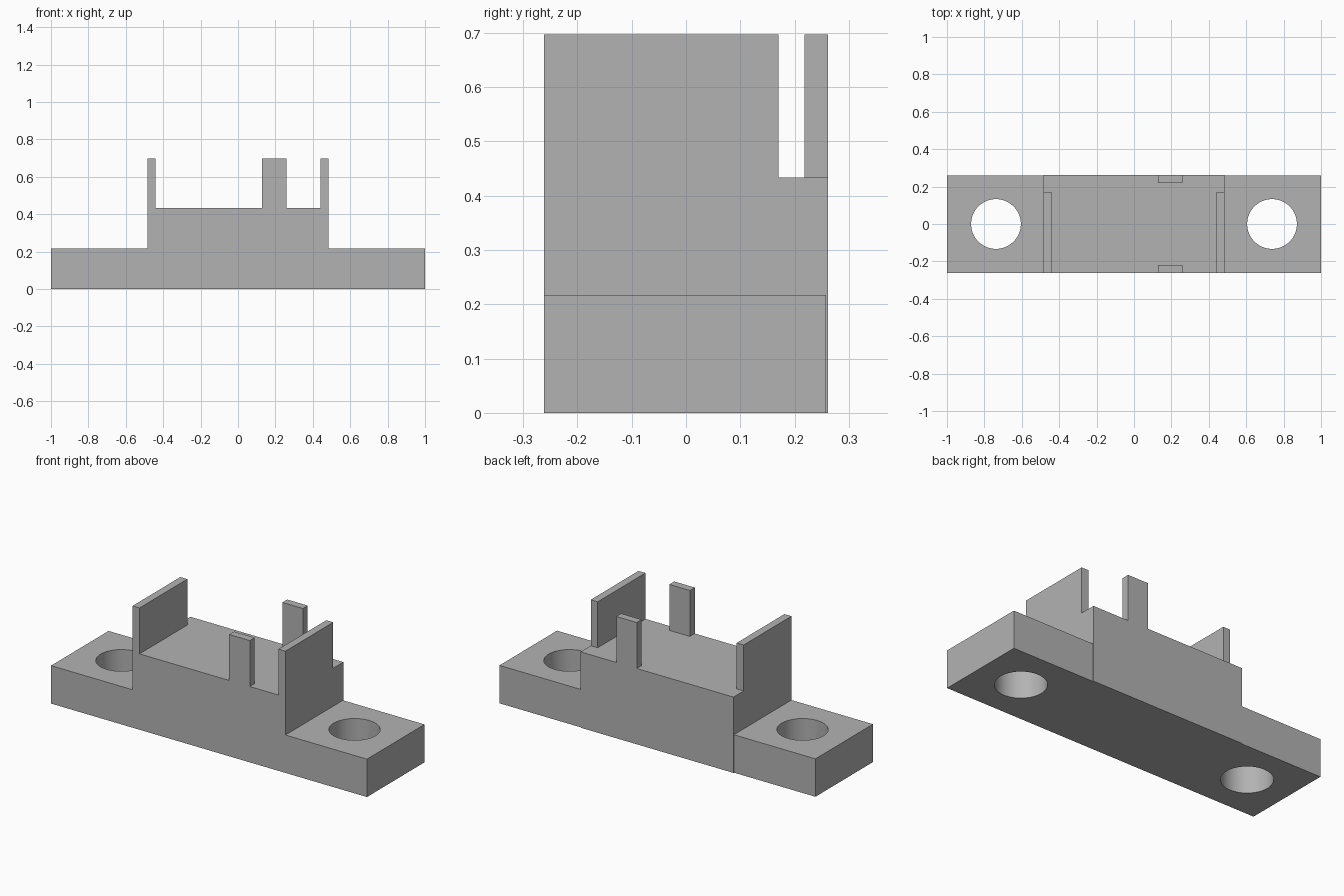
import bpy
import math

cube = bpy.data.objects.get("Cube")
if cube:
    bpy.data.objects.remove(cube, do_unlink=True)

# Main dimensions
DEPTH = 0.262       # half depth of the block
BLOCK = 0.484       # half width of the block
EAR_TOP = 0.217
DECK = 0.434
TOP = 0.697
WALL = 0.044

grey = bpy.data.materials.new("plain_grey")
grey.use_nodes = True
colour = (0.45, 0.45, 0.45, 1)
grey.diffuse_color = colour
grey.node_tree.nodes["Principled BSDF"].inputs["Base Color"].default_value = colour


def box(name, x, y, z):
    """Box spanning the given (low, high) ranges."""
    bpy.ops.mesh.primitive_cube_add(size=1)
    ob = bpy.context.object
    ob.name = name
    ob.location = [(a + b) / 2 for a, b in (x, y, z)]
    ob.scale = [b - a for a, b in (x, y, z)]
    bpy.ops.object.transform_apply(location=True, rotation=True, scale=True)
    ob.data.materials.append(grey)
    return ob


def combine(target, tool, operation):
    """Apply a boolean and discard the tool object."""
    mod = target.modifiers.new(operation.lower(), "BOOLEAN")
    mod.operation = operation
    mod.solver = "EXACT"
    mod.object = tool
    bpy.context.view_layer.objects.active = target
    bpy.ops.object.modifier_apply(modifier=mod.name)
    bpy.data.objects.remove(tool, do_unlink=True)


# Central block
bracket = box("mounting_bracket", (-BLOCK, BLOCK), (-DEPTH, DEPTH), (0, DECK))

# Mounting ears, end walls and screw holes on both sides
for side, label in ((-1, "right"), (1, "left")):
    def span(a, b):
        return sorted((side * a, side * b))

    ear = box(label + "_ear", span(BLOCK - 0.1, 1), (-DEPTH, 0.258), (0, EAR_TOP))
    combine(bracket, ear, "UNION")
    wall = box(label + "_wall", span(BLOCK - WALL, BLOCK), (-DEPTH, 0.17), (DECK - 0.1, TOP))
    combine(bracket, wall, "UNION")
    bpy.ops.mesh.primitive_cylinder_add(vertices=64, radius=0.133, depth=1,
                                        location=(side * 0.738, 0, 0))
    hole = bpy.context.object
    hole.data.materials.append(grey)
    combine(bracket, hole, "DIFFERENCE")

# Front and back clip posts
for side, label in ((-1, "front"), (1, "back")):
    y = sorted((side * DEPTH, side * (DEPTH - WALL)))
    post = box(label + "_post", (0.128, 0.258), y, (DECK - 0.1, TOP))
    combine(bracket, post, "UNION")

# Smooth hole walls, crisp edges elsewhere
bpy.ops.object.select_all(action="DESELECT")
bracket.select_set(True)
bpy.context.view_layer.objects.active = bracket
bpy.ops.object.shade_smooth_by_angle(angle=math.radians(30))
